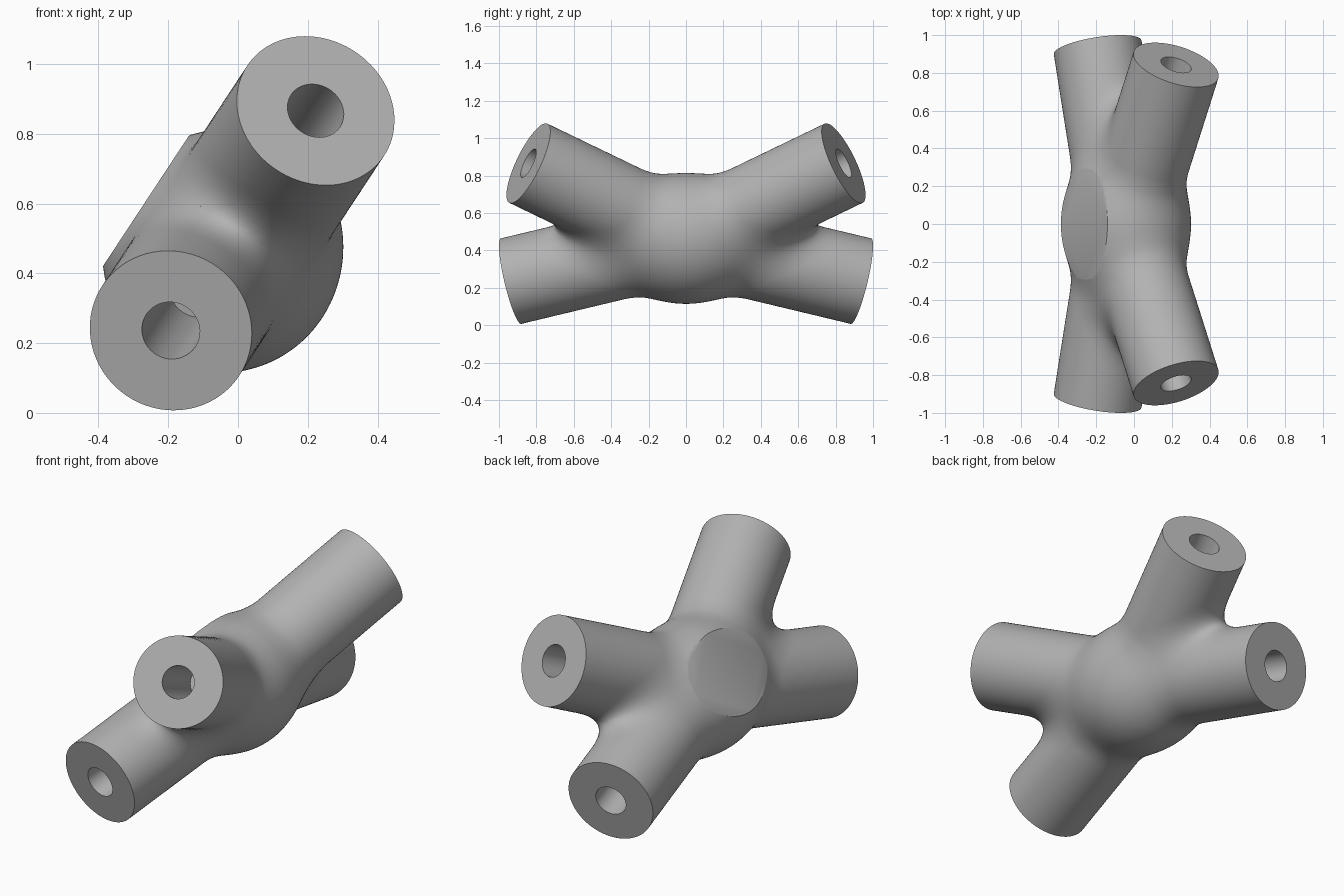
import bpy, bmesh, math
from mathutils import Vector, Matrix

cube = bpy.data.objects.get("Cube")
if cube:
    bpy.data.objects.remove(cube, do_unlink=True)

CENTRE = Vector((-0.045, 0, 0.46))
UP = Vector((0.55, 0, 0.835)).normalized()     # in the plane of the four arms
FACE = Vector((-UP.z, 0, UP.x))                # normal of the flat hub face
ARM_LENGTH, ARM_RADIUS = 0.973, 0.235
HUB_RADIUS, FACE_OFFSET = 0.305, 0.264
HOLE_RADIUS, HOLE_DEPTH = 0.084, 0.52
BLEND = 0.165

ARMS = [Vector((0, side * math.cos(a), 0)) + UP * math.sin(a)
        for a in (math.radians(30), math.radians(-16)) for side in (-1, 1)]


def add_rod(bm, direction, start, end, radius, sides):
    """Closed cylinder along a direction out of the hub centre."""
    place = Matrix.Translation(CENTRE + direction * (start + end) / 2)
    turn = direction.to_track_quat('Z', 'Y').to_matrix().to_4x4()
    bmesh.ops.create_cone(bm, cap_ends=True, segments=sides, radius1=radius,
                          radius2=radius, depth=end - start, matrix=place @ turn)


def make_object(name, bm):
    mesh = bpy.data.meshes.new(name)
    bm.to_mesh(mesh)
    bm.free()
    obj = bpy.data.objects.new(name, mesh)
    bpy.context.scene.collection.objects.link(obj)
    return obj


def apply_modifier(obj, mod):
    bpy.ops.object.select_all(action='DESELECT')
    bpy.context.view_layer.objects.active = obj
    obj.select_set(True)
    bpy.ops.object.modifier_apply(modifier=mod.name)


def blended_distance(p):
    """Distance to hub and arms, with a fillet wherever they meet."""
    values = [p.length - HUB_RADIUS]
    for d in ARMS:
        values.append((p - d * max(0, p.dot(d))).length - ARM_RADIUS)
    values.sort()
    total = values[0]
    for v in values[1:]:
        h = max(0, BLEND - abs(total - v)) / BLEND
        total = min(total, v) - h * h * BLEND / 4
    return total


def pull_to_surface(p):
    """Move a point onto the filleted surface."""
    step = 0.001
    axes = [Vector(row) * step for row in Matrix.Identity(3)]
    for _ in range(6):
        f = blended_distance(p)
        if abs(f) < 0.0002:
            break
        slope = Vector([(blended_distance(p + a) - f) / step for a in axes])
        p = p - slope * f / max(slope.length_squared, 0.2)
    return p


def slice_off(bm, point, normal):
    bmesh.ops.bisect_plane(bm, geom=bm.verts[:] + bm.edges[:] + bm.faces[:],
                           dist=0.0001, plane_co=point, plane_no=normal,
                           clear_outer=True)


def fill_openings(bm):
    rim = [e for e in bm.edges if e.is_boundary]
    bmesh.ops.holes_fill(bm, edges=rim, sides=0)


# Rough union of hub and arms
bm = bmesh.new()
bmesh.ops.create_icosphere(bm, subdivisions=4, radius=HUB_RADIUS,
                           matrix=Matrix.Translation(CENTRE))
for d in ARMS:
    add_rod(bm, d, 0, ARM_LENGTH + 0.1, ARM_RADIUS, 64)
connector = make_object("four_arm_connector", bm)
remesh = connector.modifiers.new("Merge", 'REMESH')
remesh.mode = 'VOXEL'
remesh.voxel_size = 0.018
apply_modifier(connector, remesh)

# Trim the arm ends, fillet the joints, then cut the flat hub face
bm = bmesh.new()
bm.from_mesh(connector.data)
for _ in range(3):
    bmesh.ops.smooth_vert(bm, verts=bm.verts[:], factor=0.5,
                          use_axis_x=True, use_axis_y=True, use_axis_z=True)
for d in ARMS:
    slice_off(bm, CENTRE + d * ARM_LENGTH, d)
bmesh.ops.remove_doubles(bm, verts=bm.verts[:], dist=0.004)
for v in bm.verts:
    v.co = CENTRE + pull_to_surface(v.co - CENTRE)
    if v.is_boundary:
        d = max(ARMS, key=lambda a: a.dot(v.co - CENTRE))
        v.co -= d * (d.dot(v.co - CENTRE) - ARM_LENGTH)
fill_openings(bm)
slice_off(bm, CENTRE + FACE * FACE_OFFSET, FACE)
fill_openings(bm)
bmesh.ops.recalc_face_normals(bm, faces=bm.faces[:])
bm.to_mesh(connector.data)
bm.free()

# Blind holes in the arm ends
bm = bmesh.new()
for d in ARMS:
    add_rod(bm, d, ARM_LENGTH - HOLE_DEPTH, ARM_LENGTH + 0.1, HOLE_RADIUS, 48)
drill = make_object("hole_cutter", bm)
drill.hide_render = True
cut = connector.modifiers.new("Holes", 'BOOLEAN')
cut.operation = 'DIFFERENCE'
cut.solver = 'EXACT'
cut.object = drill
apply_modifier(connector, cut)
bpy.data.objects.remove(drill, do_unlink=True)

# Plain grey finish
grey = bpy.data.materials.new("plain_grey")
grey.use_nodes = True
colour = (0.45, 0.45, 0.45, 1)
grey.diffuse_color = colour
grey.node_tree.nodes["Principled BSDF"].inputs["Base Color"].default_value = colour
connector.data.materials.clear()
connector.data.materials.append(grey)
for poly in connector.data.polygons:
    poly.material_index = 0
bpy.ops.object.shade_smooth_by_angle(angle=math.radians(35))
